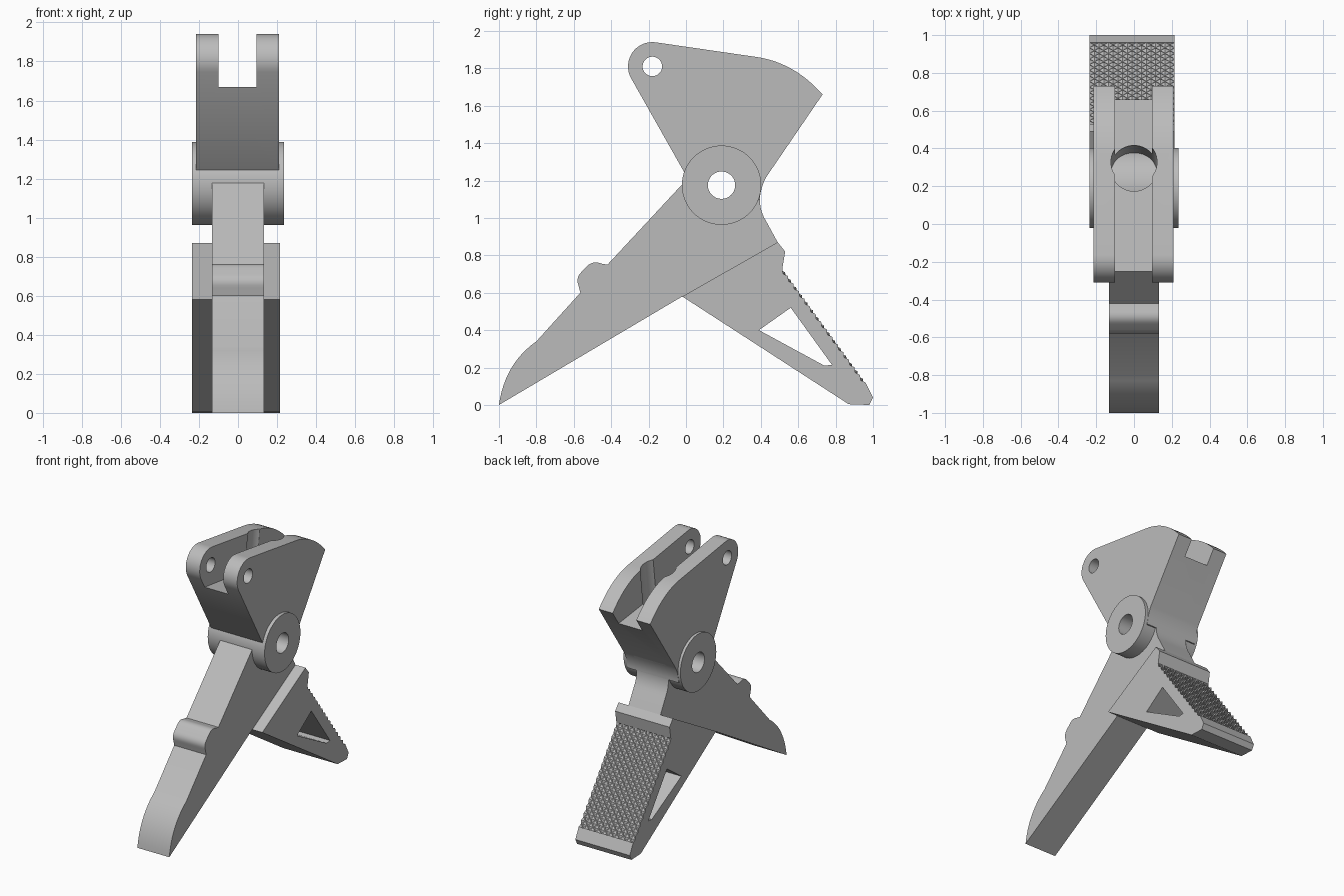
import bpy, bmesh, math
from mathutils import Vector, Matrix

cube = bpy.data.objects.get("Cube")
if cube:
    bpy.data.objects.remove(cube, do_unlink=True)

steel = bpy.data.materials.new("plain_grey")
steel.use_nodes = True
GREY = (0.5, 0.5, 0.5, 1)
steel.diffuse_color = GREY
steel.node_tree.nodes["Principled BSDF"].inputs["Base Color"].default_value = GREY


def finish(name, bm):
    mesh = bpy.data.meshes.new(name)
    bm.to_mesh(mesh)
    bm.free()
    mesh.materials.append(steel)
    ob = bpy.data.objects.new(name, mesh)
    bpy.context.scene.collection.objects.link(ob)
    return ob


def plate(name, profile, x0, x1):
    """Extrude a (y, z) outline across the width."""
    bm = bmesh.new()
    face = bm.faces.new([bm.verts.new((x0, y, z)) for y, z in profile])
    ext = bmesh.ops.extrude_face_region(bm, geom=[face])["geom"]
    moved = [v for v in ext if isinstance(v, bmesh.types.BMVert)]
    bmesh.ops.translate(bm, verts=moved, vec=(x1 - x0, 0, 0))
    bmesh.ops.recalc_face_normals(bm, faces=bm.faces)
    return finish(name, bm)


def rod(name, centre, r, length, axis=(1, 0, 0)):
    bm = bmesh.new()
    turn = Vector(axis).to_track_quat('Z', 'Y').to_matrix().to_4x4()
    bmesh.ops.create_cone(bm, cap_ends=True, segments=64, radius1=r, radius2=r,
                          depth=length, matrix=Matrix.Translation(centre) @ turn)
    return finish(name, bm)


def activate(ob):
    bpy.ops.object.select_all(action='DESELECT')
    ob.select_set(True)
    bpy.context.view_layer.objects.active = ob


def cut(ob, cutter):
    activate(ob)
    mod = ob.modifiers.new("cut", 'BOOLEAN')
    mod.operation, mod.solver, mod.object = 'DIFFERENCE', 'EXACT', cutter
    bpy.ops.object.modifier_apply(modifier=mod.name)
    bpy.data.objects.remove(cutter, do_unlink=True)


def smooth(ob):
    activate(ob)
    bpy.ops.object.shade_smooth_by_angle(angle=math.radians(30))


def arc(c, r, a0, a1, n=16):
    angles = [math.radians(a0 + (a1 - a0) * i / n) for i in range(n + 1)]
    return [(c[0] + r * math.cos(a), c[1] + r * math.sin(a)) for a in angles]


def bend(a, ctrl, b, n=12):
    a, ctrl, b = Vector(a), Vector(ctrl), Vector(b)
    ts = [i / n for i in range(n + 1)]
    return [tuple(a * (1 - t) ** 2 + ctrl * 2 * t * (1 - t) + b * t * t) for t in ts]


PIVOT = (0.19, 1.175)
EAR = (-0.18, 1.81)
neck_curve = bend((0.43, 1.22), (0.36, 1.09), (0.43, 0.98))

# Forked head
head = plate("forked_head",
             [(-0.01, 1.245)] + arc(EAR, 0.13, 210, 82)
             + bend((0.38, 1.86), (0.58, 1.83), (0.73, 1.66))
             + neck_curve[:7] + [(0.19, 1.08)], -0.215, 0.21)
cut(head, plate("slot_cutter", [(-0.6, 1.714), (0.66, 1.557), (1, 1.515),
                                (1, 2.2), (-0.6, 2.2)], -0.1, 0.095))
cut(head, rod("ear_cutter", (0, *EAR), 0.052, 1))
# Tilted spring pocket in the slot floor
tilt = Vector((0, 0.124, 0.992))
cut(head, rod("pocket_cutter", Vector((0, 0.295, 1.603)) + tilt * 0.1, 0.122, 0.85, tilt))

# Pivot hub
hub = rod("pivot_hub", (0, *PIVOT), 0.212, 0.47)

# Front leg with thumb ridge and curved toe
front_leg = plate("front_leg",
                  [(-0.02, 1.18), (-0.42, 0.75)]
                  + bend((-0.45, 0.755), (-0.5, 0.775), (-0.53, 0.74), 6)
                  + bend((-0.56, 0.71), (-0.59, 0.68), (-0.575, 0.64), 6)
                  + [(-0.565, 0.6)]
                  + bend((-0.8, 0.34), (-0.97, 0.22), (-1, 0))
                  + [(-0.02, 0.58), (0.49, 0.87)] + neck_curve[::-1] + [(0.19, 1.2)],
                  -0.132, 0.132)

# Rear leg with triangular window
X0, X1 = -0.235, 0.215
TOP, END = Vector((0, 0.515, 0.73)), Vector((0, 0.96, 0.12))
down = (END - TOP).normalized()
out = Vector((0, -down.z, down.y))
DEPTH = 0.014
rear_leg = plate("rear_leg",
                 [(-0.02, 0.58), (0.49, 0.87), (0.53, 0.82), tuple(TOP.yz),
                  tuple((TOP - out * DEPTH).yz), tuple((END - out * DEPTH).yz),
                  tuple(END.yz), (1, 0.04), (0.98, 0), (0.87, 0.004)], X0, X1)
cut(rear_leg, plate("window_cutter", [(0.39, 0.4), (0.56, 0.52), (0.78, 0.215),
                                      (0.74, 0.21)], -0.5, 0.5))

# Pivot hole through every part that meets the hub
for part in (head, hub, front_leg):
    cut(part, rod("pivot_cutter", (0, *PIVOT), 0.073, 1))

# Knurled grip: a diamond field of small pyramids
COLS, ROWS = 18, 30
bm = bmesh.new()
grid = {}
for i in range(COLS + 1):
    for j in range(ROWS + 1):
        p = TOP.lerp(END, j / ROWS)
        p.x = X0 + (X1 - X0) * i / COLS
        if (i + j) % 2:
            p -= out * DEPTH
        grid[i, j] = bm.verts.new(p)
for i in range(COLS):
    for j in range(ROWS):
        a, b, c, d = (grid[k] for k in ((i, j), (i, j + 1), (i + 1, j + 1), (i + 1, j)))
        tris = ((a, b, d), (b, c, d)) if (i + j) % 2 == 0 else ((a, b, c), (a, c, d))
        for t in tris:
            bm.faces.new(t)
rim = [e for e in bm.edges if e.is_boundary]
skirt = bmesh.ops.extrude_edge_only(bm, edges=rim)["geom"]
bmesh.ops.translate(bm, verts=[g for g in skirt if isinstance(g, bmesh.types.BMVert)],
                    vec=-out * DEPTH)
bmesh.ops.recalc_face_normals(bm, faces=bm.faces)
bm.normal_update()
if sum((f.normal.dot(out) for f in bm.faces)) < 0:
    bmesh.ops.reverse_faces(bm, faces=bm.faces)
finish("knurled_grip", bm)

for part in (head, hub, front_leg, rear_leg):
    smooth(part)
